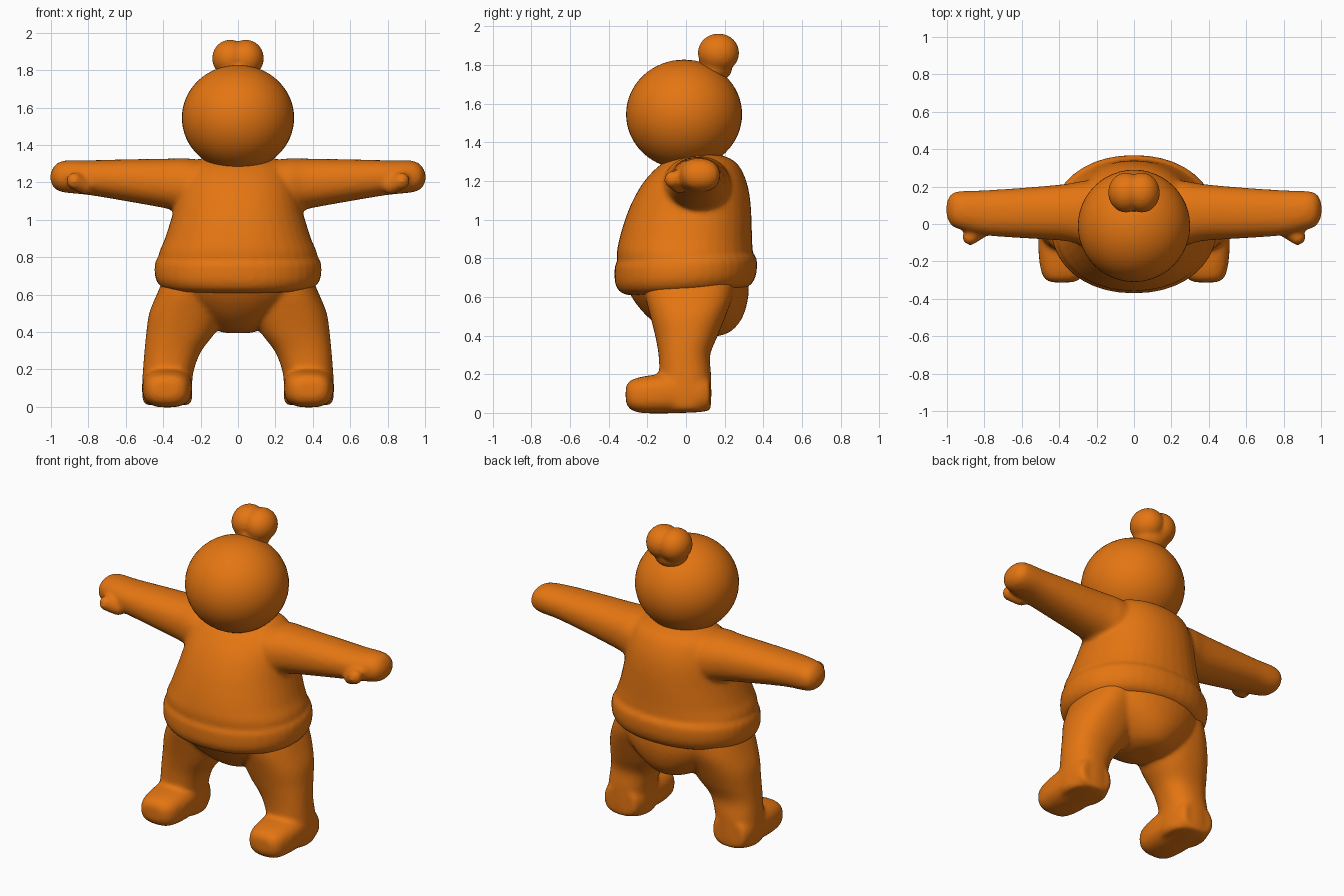
import bpy, bmesh, math
from mathutils import Vector, Matrix

orange = bpy.data.materials.new("warm orange")
orange.diffuse_color = (0.78, 0.18, 0.006, 1)


def loft(bm, axis, stations, mirror=False, power=2.0, tilt=0.0, n=40, steps=4):
    """Stations: (position on axis, a0, a1, b0, b1), smoothly interpolated."""
    pts = [Vector(s) for s in stations]
    rows = []
    for i in range(len(pts) - 1):
        p0, p1, p2, p3 = pts[max(i - 1, 0)], pts[i], pts[i + 1], pts[min(i + 2, len(pts) - 1)]
        for k in range(steps):
            t = k / steps
            rows.append(0.5 * (2 * p1 + (p2 - p0) * t + (2 * p0 - 5 * p1 + 4 * p2 - p3) * t * t
                               + (3 * p1 - p0 - 3 * p2 + p3) * t ** 3))
    rows.append(pts[-1])
    for side in ((1, -1) if mirror else (1,)):
        rings, faces = [], []
        for c, a0, a1, b0, b1 in rows:
            ring = []
            for j in range(n):
                u = 2 * math.pi * j / n
                cu, su = math.cos(u), math.sin(u)
                a = (a0 + a1) / 2 + (a1 - a0) / 2 * math.copysign(abs(cu) ** (2 / power), cu)
                b = (b0 + b1) / 2 + (b1 - b0) / 2 * math.copysign(abs(su) ** (2 / power), su)
                x, y, z = {"x": (c, a, b), "y": (a, c, b), "z": (a, b, c)}[axis]
                ring.append(bm.verts.new((side * x, y, z + tilt * y)))
            rings.append(ring)
        for r, s in zip(rings, rings[1:]):
            for j in range(n):
                k = (j + 1) % n
                faces.append(bm.faces.new((r[j], r[k], s[k], s[j])))
        faces += [bm.faces.new(rings[0][::-1]), bm.faces.new(rings[-1])]
        bmesh.ops.recalc_face_normals(bm, faces=faces)


def ball(bm, centre, radii):
    m = Matrix.Translation(centre) @ Matrix.Diagonal((*radii, 1))
    bmesh.ops.create_uvsphere(bm, u_segments=48, v_segments=32, radius=1, matrix=m)


def finish(bm, name, voxel=None, smooth=6):
    mesh = bpy.data.meshes.new(name)
    bm.to_mesh(mesh)
    bm.free()
    mesh.materials.append(orange)
    mesh.polygons.foreach_set("use_smooth", [True] * len(mesh.polygons))
    ob = bpy.data.objects.new(name, mesh)
    bpy.context.collection.objects.link(ob)
    if voxel:
        # Fuse overlapping parts into one soft skin
        r = ob.modifiers.new("fuse", "REMESH")
        r.mode, r.voxel_size, r.use_smooth_shade = "VOXEL", voxel, True
        s = ob.modifiers.new("soften", "SMOOTH")
        s.factor, s.iterations = 0.5, smooth
    return ob


# Head
bm = bmesh.new()
ball(bm, (0, -0.01, 1.545), (0.3, 0.3, 0.283))
finish(bm, "head")

# Hair bun with two lobes
bm = bmesh.new()
for x in (-0.042, 0.042):
    ball(bm, (x, 0.168, 1.863), (0.096, 0.107, 0.1))
ball(bm, (0, 0.15, 1.79), (0.105, 0.09, 0.08))
finish(bm, "hair_bun", 0.012, 4)

# Sweater: torso, hem and arms with hands
bm = bmesh.new()
loft(bm, "z", [
    (0.66, -0.39, 0.39, -0.33, 0.33),
    (0.80, -0.425, 0.425, -0.358, 0.345),
    (0.90, -0.39, 0.39, -0.345, 0.342),
    (1.03, -0.35, 0.35, -0.305, 0.338),
    (1.12, -0.33, 0.33, -0.265, 0.33),
    (1.20, -0.31, 0.31, -0.215, 0.312),
    (1.27, -0.28, 0.28, -0.15, 0.28),
    (1.31, -0.24, 0.24, -0.09, 0.24),
    (1.335, -0.17, 0.17, -0.03, 0.18)], power=2.15)
loft(bm, "z", [
    (0.625, -0.37, 0.37, -0.29, 0.30),
    (0.645, -0.415, 0.415, -0.34, 0.338),
    (0.69, -0.442, 0.442, -0.366, 0.362),
    (0.75, -0.446, 0.446, -0.37, 0.368),
    (0.79, -0.435, 0.435, -0.365, 0.36),
    (0.81, -0.40, 0.40, -0.335, 0.33)], power=2.15, tilt=0.06)
loft(bm, "x", [
    (0.10, -0.13, 0.24, 1.00, 1.31),
    (0.27, -0.115, 0.23, 1.03, 1.328),
    (0.37, -0.09, 0.213, 1.058, 1.327),
    (0.60, -0.075, 0.193, 1.10, 1.323),
    (0.80, -0.06, 0.18, 1.133, 1.318),
    (0.92, -0.032, 0.176, 1.145, 1.317),
    (0.97, -0.012, 0.165, 1.16, 1.30),
    (0.993, 0.02, 0.135, 1.185, 1.27),
    (1.003, 0.05, 0.105, 1.21, 1.245)], mirror=True, power=2.2)
for s in (-1, 1):
    # Thumbs
    for i in range(5):
        t = i / 4
        ball(bm, (s * (0.82 + 0.055 * t), -0.035 - 0.035 * t, 1.18 + 0.028 * t), (0.043, 0.043, 0.045))
finish(bm, "sweater_and_arms", 0.014, 5)

# Trousers: hips, legs and feet
bm = bmesh.new()
loft(bm, "z", [
    (0.395, -0.07, 0.07, 0.00, 0.16),
    (0.42, -0.14, 0.14, -0.09, 0.23),
    (0.48, -0.23, 0.23, -0.18, 0.285),
    (0.56, -0.33, 0.33, -0.255, 0.315),
    (0.64, -0.39, 0.39, -0.30, 0.325),
    (0.74, -0.40, 0.40, -0.32, 0.32)])
loft(bm, "z", [
    (0.01, 0.265, 0.49, -0.12, 0.115),
    (0.04, 0.245, 0.51, -0.13, 0.13),
    (0.12, 0.245, 0.513, -0.14, 0.132),
    (0.20, 0.235, 0.508, -0.138, 0.13),
    (0.30, 0.195, 0.50, -0.142, 0.125),
    (0.40, 0.12, 0.49, -0.16, 0.165),
    (0.50, 0.08, 0.475, -0.185, 0.205),
    (0.60, 0.08, 0.435, -0.21, 0.24),
    (0.70, 0.08, 0.39, -0.22, 0.25)], mirror=True, power=2.3)
loft(bm, "y", [
    (-0.312, 0.33, 0.44, 0.06, 0.13),
    (-0.295, 0.29, 0.475, 0.025, 0.162),
    (-0.25, 0.262, 0.497, 0.003, 0.182),
    (-0.16, 0.247, 0.51, -0.003, 0.198),
    (-0.05, 0.245, 0.512, -0.001, 0.21),
    (0.06, 0.25, 0.51, 0.003, 0.20),
    (0.125, 0.275, 0.49, 0.012, 0.18)], mirror=True, power=2.7)
finish(bm, "trousers_and_feet", 0.014, 6)
